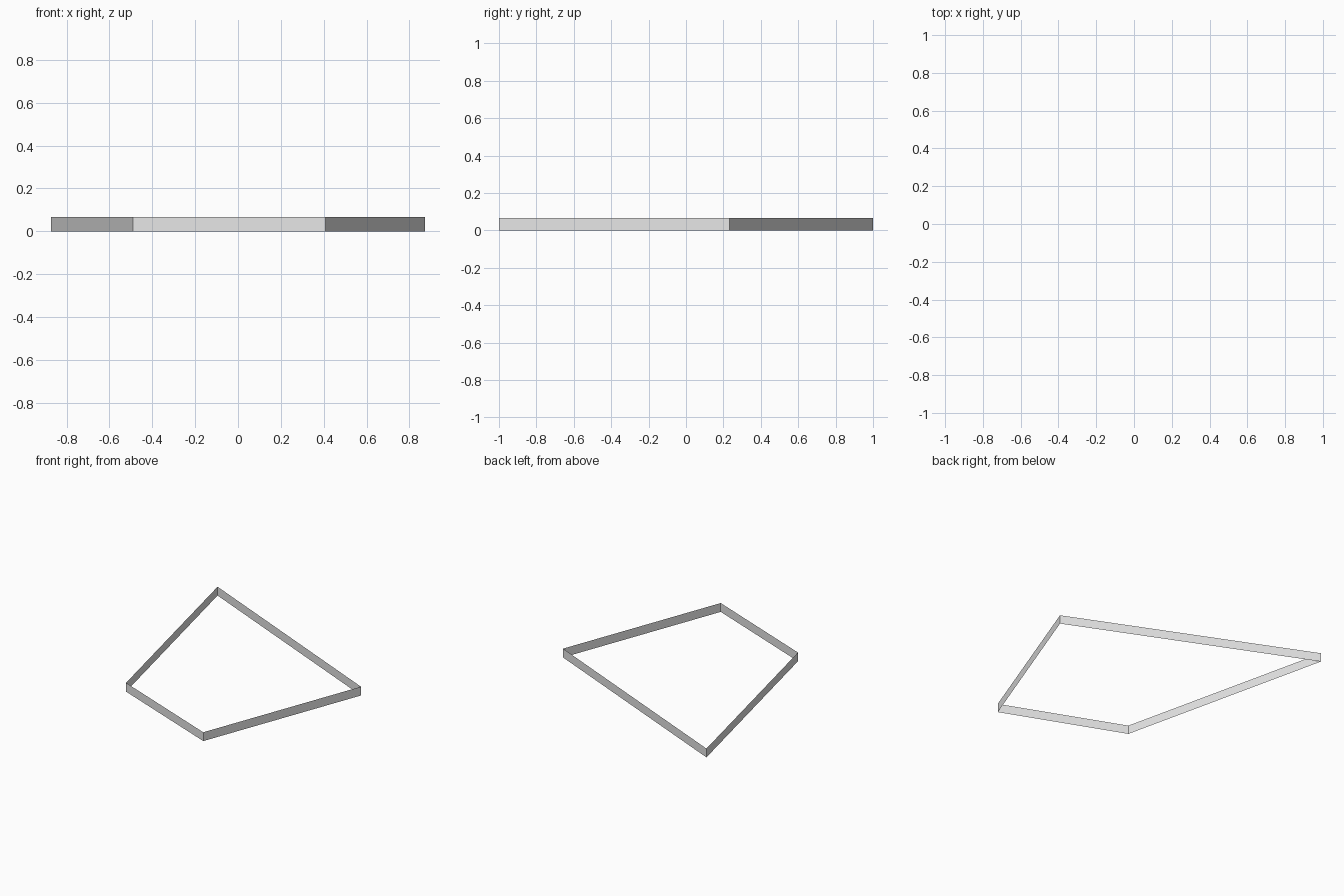
import bpy
import bmesh

if "Cube" in bpy.data.objects:
    bpy.data.objects.remove(bpy.data.objects["Cube"])

HEIGHT = 0.067
# Plan corners, counter-clockwise from the back left
CORNERS = [(-0.872, 1.0), (-0.49, -0.645), (0.408, -1.0), (0.872, 0.232)]

# Four-sided open band of paper-thin upright walls
bm = bmesh.new()
low = [bm.verts.new((x, y, 0)) for x, y in CORNERS]
high = [bm.verts.new((x, y, HEIGHT)) for x, y in CORNERS]
for i in range(len(CORNERS)):
    j = (i + 1) % len(CORNERS)
    bm.faces.new((low[i], low[j], high[j], high[i]))

mesh = bpy.data.meshes.new("border_wall")
bm.to_mesh(mesh)
bm.free()
wall = bpy.data.objects.new("border_wall", mesh)
bpy.context.collection.objects.link(wall)

# Plain light grey
grey = bpy.data.materials.new("light grey")
grey.diffuse_color = (0.8, 0.8, 0.8, 1)
grey.use_nodes = True
grey.node_tree.nodes["Principled BSDF"].inputs["Base Color"].default_value = grey.diffuse_color
mesh.materials.append(grey)
